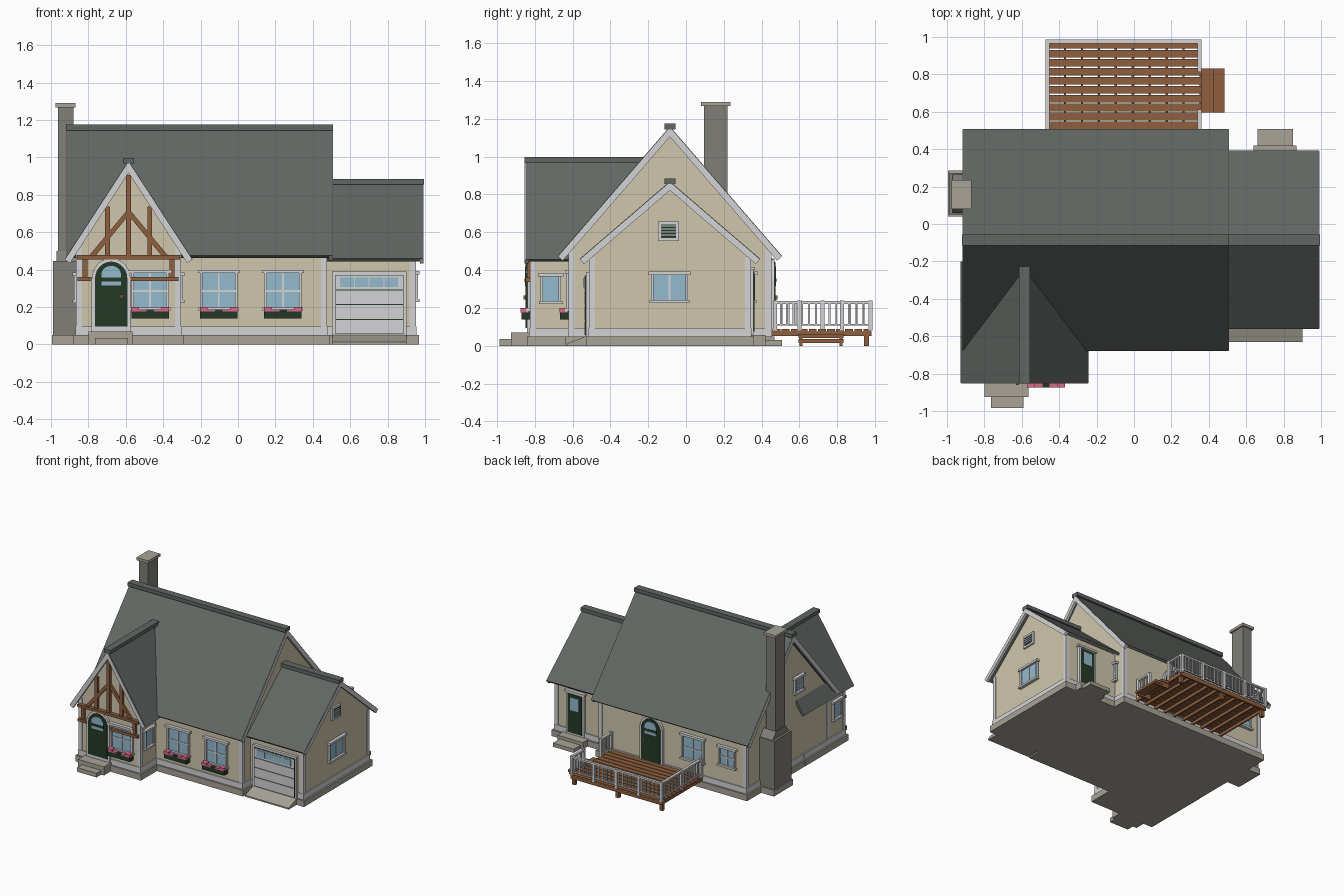
import bpy, bmesh, math
from mathutils import Matrix, Vector

cube = bpy.data.objects.get("Cube")
if cube:
    bpy.data.objects.remove(cube)

def srgb(v):
    v /= 255
    return v / 12.92 if v < 0.04 else ((v + 0.055) / 1.055) ** 2.4

MATS = {}
def material(name, *rgb):
    m = bpy.data.materials.new(name)
    col = [srgb(v) for v in rgb] + [1]
    m.use_nodes = True
    m.diffuse_color = col
    m.node_tree.nodes["Principled BSDF"].inputs["Base Color"].default_value = col
    MATS[name] = m

material("cream", 207, 198, 172)
material("white", 212, 212, 214)
material("slate", 98, 103, 99)
material("stone", 168, 163, 151)
material("brick", 128, 127, 120)
material("wood", 142, 95, 62)
material("green", 36, 56, 38)
material("glass", 148, 186, 206)
material("pink", 216, 105, 135)

class Part:
    """Collects coloured boxes and prisms into one object."""
    def __init__(self, name, frame=None):
        self.name, self.bm, self.slots = name, bmesh.new(), []
        self.frame = frame or Matrix()

    def prism(self, mat, pts, axis, a, b):
        place = {"x": lambda p, t: (t, p[0], p[1]), "y": lambda p, t: (p[0], t, p[1])}[axis]
        if mat not in self.slots:
            self.slots.append(mat)
        lo, hi = [[self.bm.verts.new(self.frame @ Vector(place(p, t))) for p in pts] for t in (a, b)]
        n = len(pts)
        faces = [self.bm.faces.new(lo), self.bm.faces.new(hi[::-1])]
        faces += [self.bm.faces.new((lo[i], hi[i], hi[(i + 1) % n], lo[(i + 1) % n])) for i in range(n)]
        for f in faces:
            f.material_index = self.slots.index(mat)

    def box(self, mat, x0, x1, y0, y1, z0, z1):
        self.prism(mat, [(x0, z0), (x1, z0), (x1, z1), (x0, z1)], "y", y0, y1)

    def done(self):
        bmesh.ops.recalc_face_normals(self.bm, faces=self.bm.faces)
        me = bpy.data.meshes.new(self.name)
        self.bm.to_mesh(me)
        self.bm.free()
        for s in self.slots:
            me.materials.append(MATS[s])
        bpy.context.collection.objects.link(bpy.data.objects.new(self.name, me))

def wall(side, plane):
    """Frame on a wall: x runs along it, y points outward, z is up."""
    along, out = {"front": ((1, 0), (0, -1)), "back": ((1, 0), (0, 1)),
                  "right": ((0, 1), (1, 0)), "left": ((0, 1), (-1, 0))}[side]
    return Matrix(((along[0], out[0], 0, out[0] * plane * out[0]),
                   (along[1], out[1], 0, out[1] * plane * out[1]), (0, 0, 1, 0), (0, 0, 0, 1)))

# Gabled wings: walls, plinth, corner boards, roof, rake boards, ridge cap
def chevron(c, apex, half, eave, t):
    slope = (apex - eave) / half
    k = math.hypot(1, slope)
    dx, dz = t * slope / k, t / k
    return [(c - half, eave), (c, apex), (c + half, eave), (c + half - dx, eave - dz),
            (c, apex - t * k), (c - half + dx, eave - dz)]

def wing(name, axis, c, half, w0, w1, r0, r1, apex, rhalf, eave, rakes):
    slope = (apex - eave) / rhalf
    top = apex - 0.035
    w = Part(name + "_walls")
    w.prism("cream", [(c - half, 0.04), (c + half, 0.04), (c + half, top - slope * half),
                      (c, top), (c - half, top - slope * half)], axis, w0, w1)
    for mat, grow, z0, z1 in (("stone", 0.022, 0, 0.05), ("white", 0.009, 0.05, 0.095)):
        w.prism(mat, [(c - half - grow, z0), (c + half + grow, z0), (c + half + grow, z1),
                      (c - half - grow, z1)], axis, w0 - grow, w1 + grow)
    for s in (-1, 1):
        for t in rakes:
            edge, inward = (w0, 1) if t == 0 else (w1, -1)
            u, v = c + s * (half + 0.006), c + s * (half - 0.026)
            z = top - slope * half - 0.005
            w.prism("white", [(u, 0.05), (v, 0.05), (v, z), (u, z)], axis,
                    edge - inward * 0.006, edge + inward * 0.026)
    w.done()
    r = Part(name + "_roof")
    r.prism("slate", chevron(c, apex, rhalf, eave, 0.02), axis, r0, r1)
    r.prism("slate", [(c - 0.03, apex - 0.015), (c + 0.03, apex - 0.015),
                      (c + 0.03, apex + 0.015), (c - 0.03, apex + 0.015)], axis, r0 - 0.004, r1 + 0.004)
    for t in rakes:
        a, b = (r0 - 0.003, r0 + 0.018) if t == 0 else (r1 - 0.018, r1 + 0.003)
        r.prism("white", chevron(c, apex - 0.006, rhalf - 0.002, eave - 0.004, 0.032), axis, a, b)
    r.done()

wing("main", "x", -0.085, 0.53, -0.857, 0.47, -0.915, 0.505, 1.16, 0.593, 0.475, (0, 1))
wing("garage", "x", -0.085, 0.422, 0.4, 0.945, 0.46, 0.99, 0.87, 0.477, 0.46, (1,))
wing("entry", "y", -0.585, 0.274, -0.82, -0.3, -0.85, -0.2, 0.982, 0.342, 0.456, (0,))

# Windows
def window(name, frame, u, hw, z0, z1, cols=2, rows=2):
    p, b = Part(name, frame), 0.014
    p.box("glass", u - hw, u + hw, 0, 0.008, z0, z1)
    for s in (-1, 1):
        p.box("white", u + s * hw, u + s * (hw - b), 0, 0.018, z0, z1)
    p.box("white", u - hw - 0.012, u + hw + 0.012, 0, 0.026, z1 - 0.004, z1 + 0.014)
    p.box("white", u - hw - 0.008, u + hw + 0.008, 0, 0.026, z0 - 0.004, z0 + 0.012)
    for i in range(1, cols):
        x = u - hw + 2 * hw * i / cols
        p.box("white", x - 0.005, x + 0.005, 0, 0.013, z0, z1)
    for i in range(1, rows):
        z = z0 + (z1 - z0) * i / rows
        p.box("white", u - hw, u + hw, 0, 0.012, z - 0.005, z + 0.005)
    p.done()

def planter(name, frame, u, hw=0.1):
    p = Part(name, frame)
    p.box("green", u - hw, u + hw, 0, 0.05, 0.14, 0.182)
    for i, h in enumerate((0.2, 0.188, 0.186, 0.188, 0.2)):
        x = u - hw + 0.02 + i * (hw - 0.02) / 2
        mat = "green" if i == 2 else "pink"
        p.box(mat, x - 0.021, x + 0.021, 0.012, 0.054, 0.176, h)
    p.done()

main_front, entry_front = wall("front", -0.615), wall("front", -0.82)
for n, fr, u in (("entry", entry_front, -0.47), ("middle", main_front, -0.103), ("side", main_front, 0.24)):
    window(n + "_front_window", fr, u, 0.1, 0.185, 0.385)
    planter(n + "_planter", fr, u)
window("entry_left_window", wall("left", -0.859), -0.715, 0.055, 0.225, 0.37, 1, 1)
window("entry_right_window", wall("right", -0.311), -0.715, 0.055, 0.225, 0.37, 1, 1)
window("attic_window", wall("left", -0.857), -0.22, 0.055, 0.63, 0.75)
window("garage_side_window", wall("right", 0.945), -0.087, 0.098, 0.23, 0.378, 2, 1)
window("main_right_window", wall("right", 0.47), 0.305, 0.06, 0.23, 0.378)
back = wall("back", 0.445)
window("back_window", back, -0.38, 0.1, 0.19, 0.385)
window("back_small_window", back, -0.69, 0.075, 0.225, 0.375)

# Gable vent
p = Part("gable_vent", wall("right", 0.945))
p.box("white", -0.148, -0.036, 0, 0.014, 0.555, 0.658)
p.box("green", -0.132, -0.052, 0, 0.017, 0.571, 0.642)
for i in range(4):
    p.box("white", -0.132, -0.052, 0, 0.021, 0.582 + i * 0.016, 0.589 + i * 0.016)
p.done()

# Doors
def arch(u, hw, z0, spring, rise):
    arc = [(u + hw * math.cos(a), spring + rise * math.sin(a))
           for a in (math.pi * i / 12 for i in range(13))]
    return [(u - hw, z0), (u + hw, z0)] + arc

def arched_door(name, frame, u):
    p = Part(name, frame)
    p.prism("white", arch(u, 0.104, 0.07, 0.35, 0.112), "y", 0, 0.022)
    p.prism("green", arch(u, 0.087, 0.095, 0.35, 0.093), "y", 0, 0.028)
    p.prism("glass", arch(u, 0.052, 0.315, 0.375, 0.045), "y", 0, 0.031)
    p.box("green", u - 0.055, u + 0.055, 0, 0.033, 0.337, 0.357)
    p.box("wood", u + 0.048, u + 0.064, 0, 0.04, 0.245, 0.266)
    p.done()

arched_door("front_door", entry_front, -0.678)
arched_door("back_door", back, -0.01)

p = Part("garage_back_door", wall("back", 0.337))
p.box("white", 0.675, 0.835, 0, 0.02, 0.06, 0.405)
p.box("white", 0.665, 0.845, 0, 0.028, 0.4, 0.416)
p.box("green", 0.69, 0.82, 0, 0.025, 0.075, 0.39)
p.box("glass", 0.715, 0.795, 0, 0.028, 0.26, 0.365)
p.done()

p = Part("garage_door", wall("front", -0.507))
p.box("white", 0.503, 0.9, 0, 0.022, 0.05, 0.39)
p.box("green", 0.52, 0.885, 0, 0.026, 0.055, 0.372)
for i in range(4):
    z = 0.058 + i * 0.079
    p.box("white", 0.523, 0.882, 0, 0.031, z, z + 0.073)
    x = 0.546 + i * 0.079
    p.box("glass", x, x + 0.073, 0, 0.034, 0.308, 0.358)
p.done()

# Half-timbering on the entry gable
p, c = Part("timber_frame", entry_front), -0.585
p.box("wood", c - 0.275, c + 0.275, 0, 0.03, 0.455, 0.477)
p.box("wood", c - 0.272, -0.782, 0, 0.03, 0.338, 0.36)
p.box("wood", -0.574, c + 0.268, 0, 0.03, 0.338, 0.36)
p.box("wood", c - 0.013, c + 0.013, 0, 0.024, 0.47, 0.905)
for s in (-1, 1):
    p.box("wood", c + s * 0.1, c + s * 0.126, 0, 0.02, 0.47, 0.738)
    p.box("wood", c + s * 0.22, c + s * 0.246, 0, 0.02, 0.338, 0.46)
    p.prism("wood", [(c + s * 0.215, 0.47), (c + s * 0.18, 0.47), (c, 0.69), (c, 0.728)], "y", 0, 0.017)
p.done()

# Chimney
p = Part("chimney")
p.box("stone", -0.995, -0.85, 0.04, 0.285, 0, 0.05)
p.prism("brick", [(0.052, 0.05), (0.273, 0.05), (0.273, 0.445), (0.052, 0.445)], "x", -0.99, -0.85)
p.prism("brick", [(0.056, 0.44), (0.27, 0.44), (0.22, 0.5), (0.095, 0.5)], "x", -0.97, -0.85)
p.box("brick", -0.963, -0.88, 0.095, 0.22, 0.45, 1.27)
p.box("stone", -0.975, -0.868, 0.08, 0.235, 1.268, 1.29)
p.done()

# Stone steps and garage ramp
p = Part("stone_steps")
p.box("stone", -0.8, -0.565, -0.925, -0.81, 0, 0.07)
p.box("stone", -0.765, -0.59, -0.985, -0.9, 0, 0.035)
p.box("stone", 0.64, 0.87, 0.34, 0.42, 0, 0.056)
p.box("stone", 0.66, 0.85, 0.4, 0.508, 0, 0.03)
p.prism("stone", [(-0.63, 0), (-0.5, 0), (-0.5, 0.054), (-0.53, 0.05), (-0.63, 0.012)], "x", 0.505, 0.9)
p.done()

# Deck with stairs
p = Part("deck")
for i in range(11):
    y = 0.458 + i * 0.048
    p.box("wood", -0.47, 0.36, y, y + 0.041, 0.076, 0.088)
for i in range(10):
    x = -0.465 + i * 0.0905
    p.box("wood", x, x + 0.012, 0.45, 0.975, 0.052, 0.076)
p.box("wood", -0.47, 0.36, 0.968, 0.98, 0.052, 0.076)
for x in (-0.45, -0.055, 0.34):
    p.box("wood", x - 0.014, x + 0.014, 0.94, 0.968, 0, 0.06)
p.box("wood", 0.35, 0.425, 0.595, 0.832, 0.04, 0.062)
p.box("wood", 0.41, 0.485, 0.595, 0.832, 0.015, 0.035)
for y in (0.6, 0.812):
    p.box("wood", 0.35, 0.425, y, y + 0.015, 0, 0.045)
    p.box("wood", 0.42, 0.478, y, y + 0.015, 0, 0.02)
p.done()

# Deck railing
def railing(name, frame, u0, u1, posts):
    p = Part(name, frame)
    for z0, z1, d in ((0.222, 0.236, 0.011), (0.106, 0.116, 0.006)):
        p.box("white", u0, u1, -d, d, z0, z1)
    for i in range(posts):
        x = u0 + (u1 - u0) * i / (posts - 1)
        p.box("white", x - 0.011, x + 0.011, -0.011, 0.011, 0.08, 0.24)
    n = round((u1 - u0) / 0.035)
    for i in range(1, n):
        x = u0 + (u1 - u0) * i / n
        p.box("white", x - 0.005, x + 0.005, -0.005, 0.005, 0.11, 0.225)
    p.done()

railing("back_railing", wall("back", 0.975), -0.462, 0.35, 5)
railing("left_railing", wall("left", -0.462), 0.47, 0.975, 3)
railing("right_railing_inner", wall("right", 0.35), 0.47, 0.6, 2)
railing("right_railing_outer", wall("right", 0.35), 0.825, 0.975, 2)
